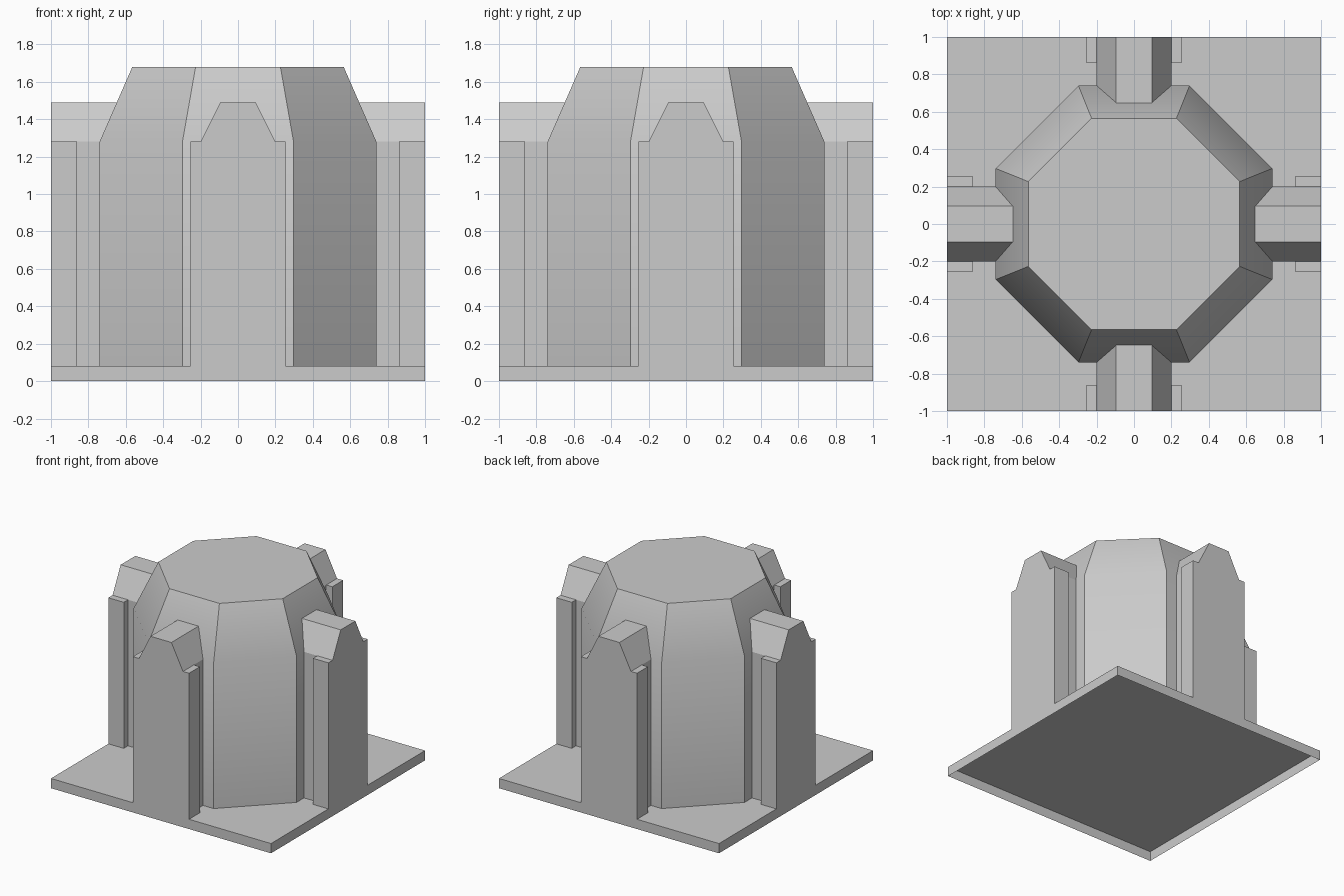
import bpy, bmesh, math
from mathutils import Matrix

if "Cube" in bpy.data.objects:
    bpy.data.objects.remove(bpy.data.objects["Cube"])

BASE_Z, EAVE_Z, RIDGE_Z, TOP_Z = 0.08, 1.28, 1.49, 1.68
R, R_TOP, HALF = 0.74, 0.565, 0.297   # tower face distances, half face width


def make_object(name, polygons, angle=0.0):
    """Mesh from point-list polygons, welded, turned about z."""
    bm = bmesh.new()
    for poly in polygons:
        bm.faces.new([bm.verts.new(p) for p in poly])
    bmesh.ops.remove_doubles(bm, verts=bm.verts, dist=1e-4)
    bmesh.ops.transform(bm, matrix=Matrix.Rotation(angle, 4, 'Z'), verts=bm.verts)
    mesh = bpy.data.meshes.new(name)
    bm.to_mesh(mesh)
    bm.free()
    obj = bpy.data.objects.new(name, mesh)
    bpy.context.collection.objects.link(obj)
    return obj


def bridge(lower, upper):
    """Quads between two closed rings."""
    n = len(lower)
    return [[lower[i], lower[(i + 1) % n], upper[(i + 1) % n], upper[i]] for i in range(n)]


# base plate, hollow underneath
corners = [(-1, -1), (1, -1), (1, 1), (-1, 1)]
low = [(x, y, 0) for x, y in corners]
high = [(x, y, BASE_Z) for x, y in corners]
make_object("base_plate", bridge(low, high) + [high])


# octagonal tower with tapered roof
def octagon(scale, z):
    ring = []
    for k in range(4):
        c, s = round(math.cos(k * math.pi / 2)), round(math.sin(k * math.pi / 2))
        for x, y in ((-HALF, -R), (HALF, -R)):
            ring.append(((c * x - s * y) * scale, (s * x + c * y) * scale, z))
    return ring


foot, eave, top = octagon(1, BASE_Z), octagon(1, EAVE_Z), octagon(R_TOP / R, TOP_Z)
tower = make_object("tower", bridge(foot, eave) + bridge(eave, top) + [top])
bpy.context.view_layer.objects.active = tower
tower.select_set(True)
bpy.ops.object.shade_smooth_by_angle(angle=math.radians(30))

# buttresses: ridged wall with a wider outer pilaster, ending on the tower face
W, B, T, STEP = 0.255, 0.20, 0.095, -0.86
ridge_y = -(R - (R - R_TOP) * (RIDGE_Z - EAVE_Z) / (TOP_Z - EAVE_Z))
profile = [(W, BASE_Z), (W, EAVE_Z), (B, EAVE_Z), (T, RIDGE_Z)]
front = [(x, -1, z) for x, z in profile] + [(-x, -1, z) for x, z in reversed(profile)]
ridge = [(-T, -1, RIDGE_Z), (T, -1, RIDGE_Z), (T, ridge_y, RIDGE_Z), (-T, ridge_y, RIDGE_Z)]


def wall(p, q):
    return [(*p, BASE_Z), (*q, BASE_Z), (*q, EAVE_Z), (*p, EAVE_Z)]


side = [
    wall((W, -1), (W, STEP)),
    wall((W, STEP), (B, STEP)),
    wall((B, STEP), (B, -R)),
    [(B, -1, EAVE_Z), (W, -1, EAVE_Z), (W, STEP, EAVE_Z), (B, STEP, EAVE_Z)],
    [(B, -1, EAVE_Z), (B, STEP, EAVE_Z), (B, -R, EAVE_Z),
     (T, ridge_y, RIDGE_Z), (T, -1, RIDGE_Z)],
]
mirrored = [[(-x, y, z) for x, y, z in reversed(poly)] for poly in side]
for k, place in enumerate(("front", "right", "back", "left")):
    make_object(place + "_buttress", [front[::-1], ridge] + side + mirrored, k * math.pi / 2)
